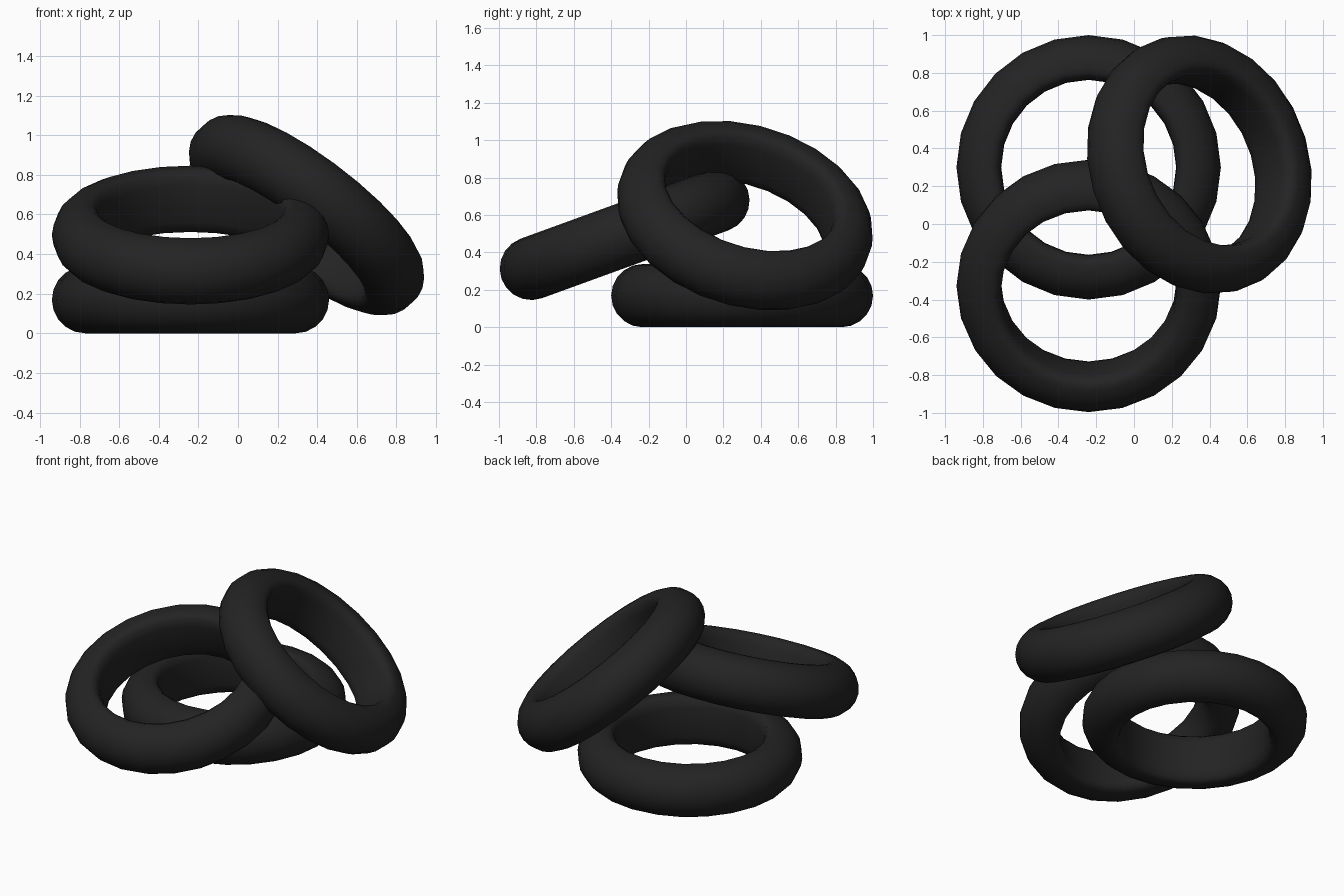
import bpy, bmesh, math
from mathutils import Vector

if "Cube" in bpy.data.objects:
    bpy.data.objects.remove(bpy.data.objects["Cube"])

mat = bpy.data.materials.new("black_rubber")
mat.diffuse_color = (0.017, 0.017, 0.017, 1)
mat.use_nodes = True
mat.node_tree.nodes["Principled BSDF"].inputs["Base Color"].default_value = mat.diffuse_color

# D-like cross-section: round outside, flatter inside with eased edges (radius, height)
MID, R = 0.531, 0.169
profile = [(MID + R * math.cos(a), R * math.sin(a))
           for a in (math.radians(d) for d in range(-90, 91, 18))]
profile += [(0.505, 0.167), (0.48, 0.15), (0.466, 0.10), (0.463, 0),
            (0.466, -0.10), (0.48, -0.15), (0.505, -0.167)]
SEGS = 24


def ring(name, centre, axis):
    """Sweep the cross-section around the given axis."""
    bm = bmesh.new()
    loops = []
    for i in range(SEGS):
        a = 2 * math.pi * i / SEGS
        loops.append([bm.verts.new((r * math.cos(a), r * math.sin(a), z))
                      for r, z in profile])
    n = len(profile)
    for i in range(SEGS):
        p, q = loops[i], loops[(i + 1) % SEGS]
        for j in range(n):
            k = (j + 1) % n
            bm.faces.new((p[j], q[j], q[k], p[k])).smooth = True
    bmesh.ops.recalc_face_normals(bm, faces=bm.faces)
    me = bpy.data.meshes.new(name)
    bm.to_mesh(me)
    bm.free()
    me.materials.append(mat)
    ob = bpy.data.objects.new(name, me)
    bpy.context.collection.objects.link(ob)
    ob.location = centre
    ob.rotation_mode = 'QUATERNION'
    ob.rotation_quaternion = Vector((0, 0, 1)).rotation_difference(Vector(axis).normalized())
    return ob


# Flat ring, ring leaning on it, and steep ring on top
t = math.radians(20)
ring("bottom_ring", (-0.24, 0.30, 0.169), (0, 0, 1))
ring("leaning_ring", (-0.24, -0.328, 0.496), (0, -math.sin(t), math.cos(t)))
ring("top_ring", (0.346, 0.315, 0.597), (0.595, 0.235, 0.772))
